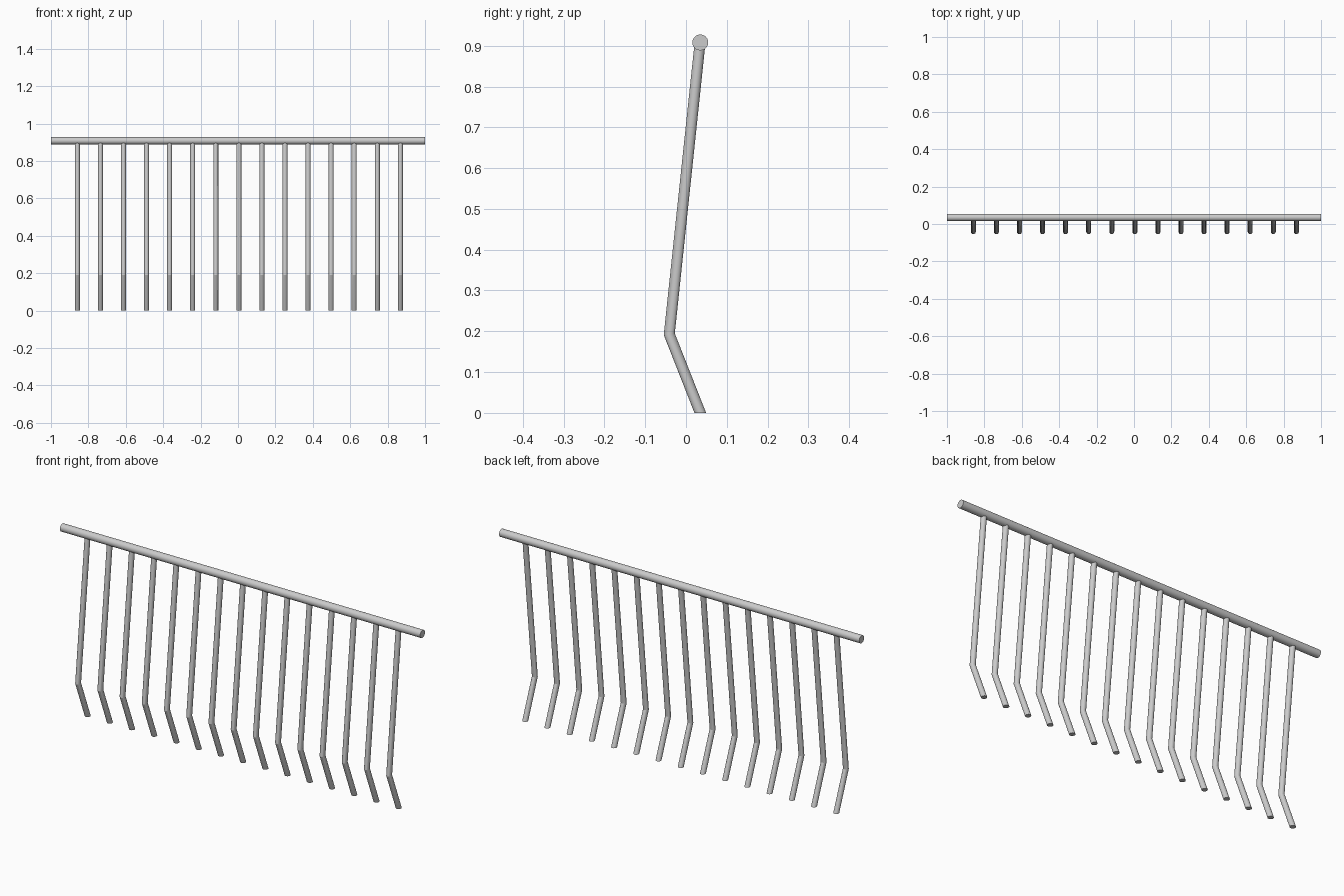
import bpy, bmesh
from math import sin, cos, pi, radians
from mathutils import Vector

if "Cube" in bpy.data.objects:
    bpy.data.objects.remove(bpy.data.objects["Cube"])

SIDES = 24


def tube(name, path, normals, radius, side):
    """Round tube along a path; each ring lies in the plane with the given normal,
    so bends are mitred and ends can be cut at any angle."""
    bm = bmesh.new()
    rings = []
    for i, p in enumerate(path):
        p = Vector(p)
        j = max(i, 1)
        d = (Vector(path[j]) - Vector(path[j - 1])).normalized()
        s = Vector(side)
        u = d.cross(s)
        n = Vector(normals[i])
        ring = []
        for k in range(SIDES):
            a = 2 * pi * k / SIDES
            off = (s * cos(a) + u * sin(a)) * radius
            off -= d * (off.dot(n) / d.dot(n))   # slide along the tube onto the cut plane
            ring.append(bm.verts.new(p + off))
        rings.append(ring)
    for a, b in zip(rings, rings[1:]):
        for k in range(SIDES):
            m = (k + 1) % SIDES
            bm.faces.new((a[k], a[m], b[m], b[k]))
    bm.faces.new(rings[0])
    bm.faces.new(rings[-1])
    bmesh.ops.recalc_face_normals(bm, faces=bm.faces)
    mesh = bpy.data.meshes.new(name)
    bm.to_mesh(mesh)
    bm.free()
    for f in mesh.polygons:
        f.use_smooth = True
    mesh.set_sharp_from_angle(angle=radians(20))
    return mesh


def place(name, mesh, x=0):
    ob = bpy.data.objects.new(name, mesh)
    ob.location.x = x
    bpy.context.collection.objects.link(ob)


# Top handrail
place("handrail", tube("handrail", [(-1, 0.035, 0.908), (1, 0.035, 0.908)],
                       [(1, 0, 0)] * 2, 0.0195, (0, 0, 1)))

# Bent baluster: foot cut flat, mitred knee, top buried in the rail
foot, knee, top = Vector((0, 0.035, 0)), Vector((0, -0.041, 0.193)), Vector((0, 0.034, 0.903))
miter = (knee - foot).normalized() + (top - knee).normalized()
bar = tube("baluster", [foot, knee, top], [(0, 0, 1), miter, (0, 0, 1)], 0.0133, (1, 0, 0))

# Row of evenly spaced balusters
COUNT, FIRST, LAST = 15, -0.859, 0.868
for i in range(COUNT):
    place(f"baluster_{i + 1}", bar, FIRST + (LAST - FIRST) * i / (COUNT - 1))
